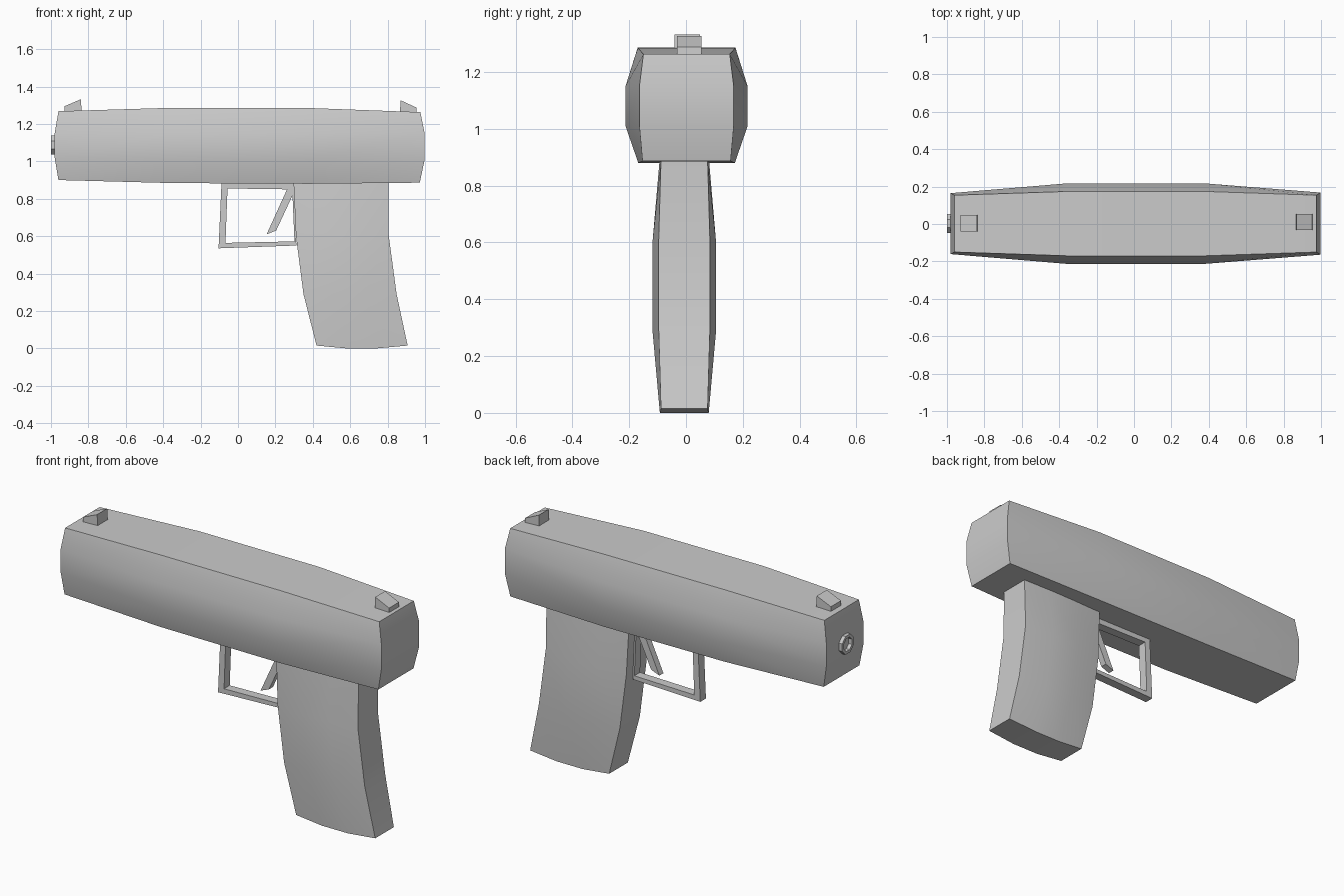
import bpy, bmesh, math
from mathutils import Matrix

if "Cube" in bpy.data.objects:
    bpy.data.objects.remove(bpy.data.objects["Cube"])


def finish(name, bm):
    bmesh.ops.recalc_face_normals(bm, faces=bm.faces[:])
    mesh = bpy.data.meshes.new(name)
    bm.to_mesh(mesh)
    bm.free()
    mesh.shade_smooth()
    mesh.set_sharp_from_angle(angle=math.radians(30))
    obj = bpy.data.objects.new(name, mesh)
    bpy.context.collection.objects.link(obj)
    return obj


def bulged_block(name, rows, y_mid):
    """rows: lists of (x, z, half_width); both sides mirrored and joined by a rim."""
    bm = bmesh.new()
    sides = [[[bm.verts.new((x, y_mid + s * w, z)) for x, z, w in row]
              for row in rows] for s in (-1, 1)]
    n, m = len(rows), len(rows[0])
    for g in sides:
        for i in range(n - 1):
            for j in range(m - 1):
                bm.faces.new((g[i][j], g[i][j + 1], g[i + 1][j + 1], g[i + 1][j]))
    rim = ([(0, j) for j in range(m)] + [(i, m - 1) for i in range(1, n)]
           + [(n - 1, j) for j in range(m - 2, -1, -1)]
           + [(i, 0) for i in range(n - 2, 0, -1)])
    a, b = sides
    for (i, j), (k, l) in zip(rim, rim[1:] + rim[:1]):
        bm.faces.new((a[i][j], a[k][l], b[k][l], b[i][j]))
    return finish(name, bm)


def plate(name, outline, y0, y1):
    """Extrude an x-z outline between two y values."""
    bm = bmesh.new()
    face = bm.faces.new([bm.verts.new((x, y0, z)) for x, z in outline])
    ext = bmesh.ops.extrude_face_region(bm, geom=[face], use_keep_orig=True)
    verts = [v for v in ext["geom"] if isinstance(v, bmesh.types.BMVert)]
    bmesh.ops.translate(bm, verts=verts, vec=(0, y1 - y0, 0))
    return finish(name, bm)


def ring(name, outer, inner, offset, transform=Matrix()):
    """Closed frame: two matching x-z loops given thickness along y."""
    bm = bmesh.new()
    loops = [[bm.verts.new(transform @ Matrix.Translation((x, y, z)).translation)
              for x, z in pts]
             for pts, y in ((outer, offset[0]), (outer, offset[1]),
                            (inner, offset[1]), (inner, offset[0]))]
    n = len(outer)
    for p, q in zip(loops, loops[1:] + loops[:1]):
        for i in range(n):
            k = (i + 1) % n
            bm.faces.new((p[i], p[k], q[k], q[i]))
    return finish(name, bm)


# Slide: bulging body with narrower ends
bulged_block("slide", [
    [(-0.96, 0.90, 0.157), (-0.36, 0.884, 0.17), (0.38, 0.88, 0.17), (0.972, 0.886, 0.155)],
    [(-0.98, 1.02, 0.163), (-0.36, 1.01, 0.215), (0.38, 1.01, 0.215), (0.998, 1.01, 0.166)],
    [(-0.98, 1.15, 0.163), (-0.36, 1.15, 0.215), (0.38, 1.15, 0.215), (0.998, 1.15, 0.166)],
    [(-0.96, 1.268, 0.152), (-0.36, 1.286, 0.172), (0.38, 1.285, 0.172), (0.975, 1.263, 0.152)],
], 0.002)

# Grip: curved backwards, thicker in the middle
bulged_block("grip", [
    [(0.42, 0.015, 0.082), (0.58, 0.0, 0.086), (0.74, 0.0, 0.086), (0.907, 0.015, 0.082)],
    [(0.35, 0.29, 0.088), (0.51, 0.29, 0.112), (0.68, 0.29, 0.112), (0.848, 0.29, 0.09)],
    [(0.31, 0.60, 0.088), (0.47, 0.60, 0.112), (0.64, 0.60, 0.112), (0.805, 0.61, 0.09)],
    [(0.297, 0.89, 0.082), (0.46, 0.89, 0.087), (0.63, 0.89, 0.087), (0.806, 0.89, 0.082)],
], -0.006)

# Trigger guard and trigger
ring("trigger_guard",
     [(-0.088, 0.886), (-0.104, 0.535), (0.312, 0.55), (0.30, 0.886)],
     [(-0.056, 0.855), (-0.067, 0.564), (0.302, 0.572), (0.29, 0.85)],
     (-0.027, 0.023))
plate("trigger", [(0.262, 0.85), (0.153, 0.61), (0.204, 0.63), (0.295, 0.825), (0.295, 0.86)],
      -0.02, 0.016)

# Sights
plate("front_sight", [(-0.927, 1.262), (-0.927, 1.295), (-0.84, 1.332), (-0.836, 1.262)],
      -0.04, 0.049)
plate("rear_sight", [(0.867, 1.255), (0.868, 1.327), (0.953, 1.288), (0.955, 1.255)],
      -0.032, 0.054)

# Muzzle: eight-sided ring turned to face along x
angles = [math.radians(22.5 + 45 * i) for i in range(8)]
outer, inner = [[(r * math.cos(a), r * math.sin(a)) for a in angles] for r in (0.055, 0.038)]
ring("muzzle", outer, inner, (-0.03, 0.035),
     Matrix.Translation((-0.97, 0.003, 1.088)) @ Matrix.Rotation(-math.pi / 2, 4, "Z"))
